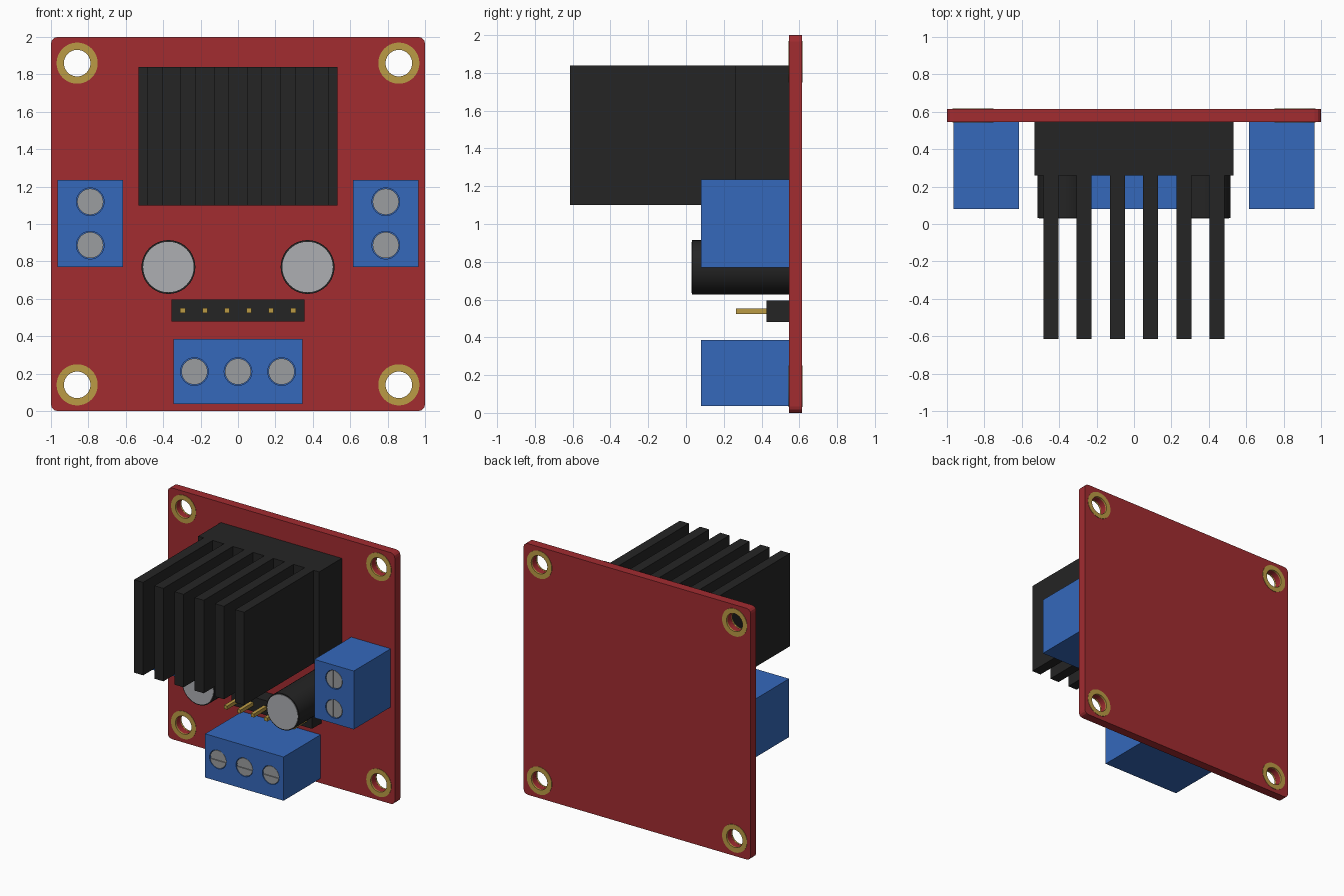
import bpy, bmesh, math
from mathutils import Matrix, Vector

if "Cube" in bpy.data.objects:
    bpy.data.objects.remove(bpy.data.objects["Cube"])


def material(name, rgb):
    m = bpy.data.materials.new(name)
    m.diffuse_color = (*rgb, 1)
    m.use_nodes = True
    m.node_tree.nodes["Principled BSDF"].inputs["Base Color"].default_value = m.diffuse_color
    return m


RED = material("board_red", (0.36, 0.025, 0.03))
BLUE = material("terminal_blue", (0.035, 0.14, 0.5))
BLACK = material("black", (0.018, 0.018, 0.018))
GOLD = material("gold", (0.5, 0.33, 0.06))
SILVER = material("silver", (0.42, 0.43, 0.45))
STEEL = material("steel", (0.33, 0.34, 0.35))
BOARD_Y = 0.545  # front face of the board


def finish(name, bm, mat, smooth=False):
    bmesh.ops.recalc_face_normals(bm, faces=bm.faces)
    me = bpy.data.meshes.new(name)
    bm.to_mesh(me)
    bm.free()
    ob = bpy.data.objects.new(name, me)
    bpy.context.collection.objects.link(ob)
    if mat:
        me.materials.append(mat)
    if smooth:
        select(ob)
        bpy.ops.object.shade_smooth_by_angle(angle=math.radians(30))
    return ob


def select(ob):
    bpy.ops.object.select_all(action='DESELECT')
    ob.select_set(True)
    bpy.context.view_layer.objects.active = ob


def add_box(bm, x0, x1, y0, y1, z0, z1):
    size = Matrix.Diagonal((x1 - x0, y1 - y0, z1 - z0, 1))
    mid = Matrix.Translation(((x0 + x1) / 2, (y0 + y1) / 2, (z0 + z1) / 2))
    return bmesh.ops.create_cube(bm, size=1, matrix=mid @ size)["verts"]


def box(name, mat, *bounds):
    bm = bmesh.new()
    add_box(bm, *bounds)
    return finish(name, bm, mat)


def add_disc(bm, x, z, r, y0, y1, n=40):
    m = Matrix.Translation((x, (y0 + y1) / 2, z)) @ Matrix.Rotation(math.pi / 2, 4, 'X')
    bmesh.ops.create_cone(bm, cap_ends=True, segments=n, radius1=r, radius2=r,
                          depth=abs(y1 - y0), matrix=m)


def disc(name, mat, *args):
    bm = bmesh.new()
    add_disc(bm, *args)
    return finish(name, bm, mat, True)


def ring(name, mat, x, z, r_in, r_out, y0, y1, n=40):
    bm = bmesh.new()
    pts = [(r_in, y0), (r_out, y0), (r_out, y1), (r_in, y1)]
    loops = [[bm.verts.new((x + r * math.cos(2 * math.pi * i / n), y,
                            z + r * math.sin(2 * math.pi * i / n))) for r, y in pts]
             for i in range(n)]
    for i in range(n):
        a, b = loops[i], loops[(i + 1) % n]
        for j in range(4):
            k = (j + 1) % 4
            bm.faces.new((a[j], b[j], b[k], a[k]))
    return finish(name, bm, mat, True)


def cut(ob, bm):
    cutter = finish("cutter", bm, None)
    cutter.hide_render = True
    mod = ob.modifiers.new("cut", 'BOOLEAN')
    mod.operation, mod.object = 'DIFFERENCE', cutter
    select(ob)
    bpy.ops.object.modifier_apply(modifier=mod.name)
    bpy.data.objects.remove(cutter)


# Circuit board with rounded corners and four plated mounting holes
bm = bmesh.new()
add_box(bm, -1, 1, BOARD_Y, 0.615, 0, 2)
corners = [e for e in bm.edges if abs(e.verts[0].co.y - e.verts[1].co.y) > 0.01]
bmesh.ops.bevel(bm, geom=corners, offset=0.035, segments=3, profile=0.5, affect='EDGES')
board = finish("circuit_board", bm, RED)
holes = [(x, z) for x in (-0.86, 0.86) for z in (0.14, 1.86)]
bm = bmesh.new()
for x, z in holes:
    add_disc(bm, x, z, 0.072, 0.4, 0.8)
cut(board, bm)
for x, z in holes:
    ring("hole_ring_front", GOLD, x, z, 0.071, 0.11, BOARD_Y - 0.003, BOARD_Y + 0.01)
    ring("hole_ring_back", GOLD, x, z, 0.071, 0.11, 0.605, 0.618)

# Heat sink: solid base with six long fins
box("heat_sink_base", BLACK, -0.533, 0.533, 0.26, BOARD_Y, 1.10, 1.84)
for i in range(6):
    x = (i - 2.5) * 0.178
    box("heat_sink_fin", BLACK, x - 0.04, x + 0.04, -0.615, 0.262, 1.10, 1.84)

# Capacitors with metal tops
for x in (-0.372, 0.372):
    disc("capacitor_body", BLACK, x, 0.77, 0.144, 0.033, BOARD_Y)
    disc("capacitor_top", SILVER, x, 0.77, 0.135, 0.029, 0.04)

# Pin header
box("pin_header_base", BLACK, -0.355, 0.355, 0.425, BOARD_Y, 0.48, 0.595)
for i in range(6):
    x = (i - 2.5) * 0.118
    box("header_pin", GOLD, x - 0.014, x + 0.014, 0.265, 0.43, 0.524, 0.552)


# Screw terminals: block with shallow wells and slotted screws
def terminal(name, x0, x1, z0, z1, screws, slot_x, slot_z):
    body = box(name, BLUE, x0, x1, 0.08, BOARD_Y, z0, z1)
    wells = bmesh.new()
    for x, z in screws:
        add_disc(wells, x, z, 0.074, 0.05, 0.1)
    cut(body, wells)
    for x, z in screws:
        screw = disc("terminal_screw", STEEL, x, z, 0.07, 0.082, 0.102)
        slot = bmesh.new()
        add_box(slot, x - slot_x, x + slot_x, 0.05, 0.09, z - slot_z, z + slot_z)
        cut(screw, slot)


for side in (-1, 1):
    terminal("side_terminal", side * 0.79 - 0.174, side * 0.79 + 0.174, 0.77, 1.235,
             [(side * 0.79, 0.887), (side * 0.79, 1.119)], 0.011, 0.1)
terminal("front_terminal", -0.346, 0.346, 0.037, 0.385,
         [(x, 0.211) for x in (-0.233, 0, 0.233)], 0.1, 0.011)
